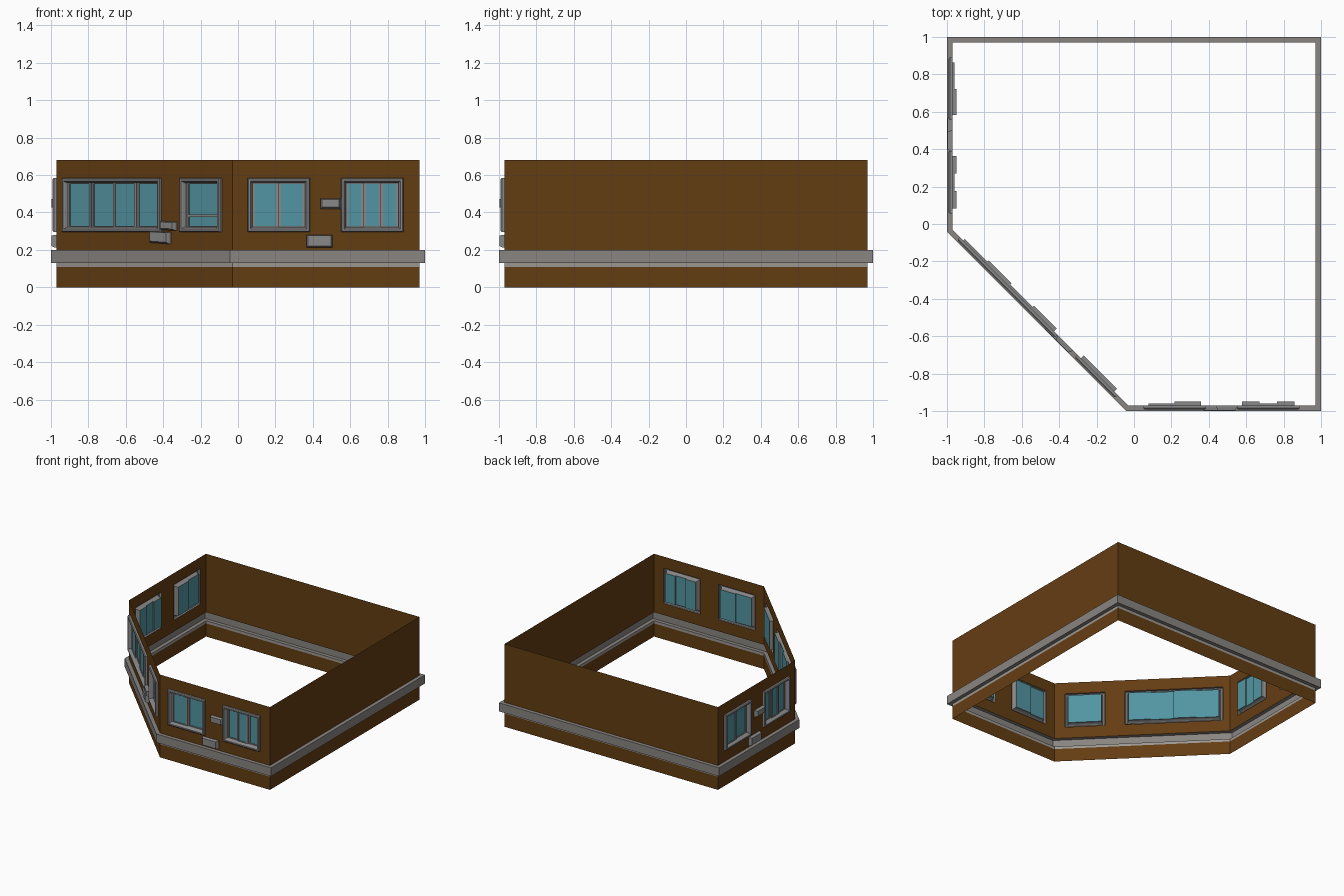
import bpy, bmesh, math
from mathutils import Vector

if "Cube" in bpy.data.objects:
    bpy.data.objects.remove(bpy.data.objects["Cube"])


def mat(name, col):
    m = bpy.data.materials.new(name)
    m.diffuse_color = (*col, 1)
    m.use_nodes = True
    m.node_tree.nodes["Principled BSDF"].inputs["Base Color"].default_value = m.diffuse_color
    return m


BROWN = mat("brown wall", (0.127, 0.047, 0.006))
STONE = mat("stone grey", (0.25, 0.235, 0.22))
PALE = mat("pale grey", (0.33, 0.31, 0.29))
METAL = mat("metal grey", (0.25, 0.25, 0.25))
GLASS = mat("teal glass", (0.085, 0.30, 0.36))

CORNERS = [(-.97, .97), (-.97, -.03), (-.03, -.97), (.97, -.97), (.97, .97)]
ZW0, ZW1 = 0.295, 0.585          # window frame bottom and top


class Part:
    """Collects faces into one object."""
    def __init__(self, name, material):
        self.name, self.material, self.bm = name, material, bmesh.new()

    def face(self, pts):
        self.bm.faces.new([self.bm.verts.new(p) for p in pts])

    def done(self):
        bmesh.ops.remove_doubles(self.bm, verts=self.bm.verts, dist=1e-5)
        me = bpy.data.meshes.new(self.name)
        self.bm.to_mesh(me)
        self.bm.free()
        me.materials.append(self.material)
        bpy.context.collection.objects.link(bpy.data.objects.new(self.name, me))


class Wall:
    """Local coordinates on a wall: s along, d outward, z up."""
    def __init__(self, i):
        self.a = Vector((*CORNERS[i], 0))
        b = Vector((*CORNERS[(i + 1) % 5], 0))
        self.len = (b - self.a).length
        self.u = (b - self.a).normalized()
        self.n = Vector((self.u.y, -self.u.x, 0))

    def p(self, s, d, z):
        return self.a + self.u * s + self.n * d + Vector((0, 0, z))

    def rect(self, part, s0, s1, z0, z1, d=0):
        part.face([self.p(s0, d, z0), self.p(s1, d, z0), self.p(s1, d, z1), self.p(s0, d, z1)])

    def loft(self, part, loops):
        """Join successive rectangles (s0, s1, z0, z1, d)."""
        rings = [[self.p(s0, d, z0), self.p(s1, d, z0), self.p(s1, d, z1), self.p(s0, d, z1)]
                 for s0, s1, z0, z1, d in loops]
        for r, q in zip(rings, rings[1:]):
            for k in range(4):
                j = (k + 1) % 4
                part.face([r[k], r[j], q[j], q[k]])

    def block(self, part, s0, s1, z0, z1, d0, d1):
        self.loft(part, [(s0, s1, z0, z1, d0), (s0, s1, z0, z1, d1)])
        self.rect(part, s0, s1, z0, z1, d1)


def window(w, name, s0, s1, depths, bar=False):
    """Raised frame, recess and staggered panes behind thin sashes."""
    fr, gl = Part(name + "_frame", METAL), Part(name + "_glass", GLASS)

    def inset(i, d):
        return (s0 + i, s1 - i, ZW0 + i, ZW1 - i, d)
    w.loft(fr, [inset(0, 0), inset(0, .015), inset(.006, .021), inset(.016, .021), inset(.022, .012), inset(.027, 0)])
    a, b, z0, z1, _ = inset(.027, 0)
    step = (b - a) / len(depths)
    for k, d in enumerate(depths):
        p0, p1 = a + k * step, a + (k + 1) * step
        w.loft(fr, [(p0, p1, z0, z1, 0 if len(depths) == 1 else -.006), (p0, p1, z0, z1, d)])
        w.rect(gl, p0, p1, z0, z1, d)
        t = .013                                     # sash ring
        f = d + .007
        w.loft(fr, [(p0, p1, z0, z1, f), (p0 + t, p1 - t, z0 + t * .4, z1 - t * .4, f),
                    (p0 + t, p1 - t, z0 + t * .4, z1 - t * .4, d + .001)])
        if bar:
            w.block(fr, p0 + t, p1 - t, .376, .39, d + .001, f)
    # thin lip closing the recess between frame and panes
    w.loft(fr, [(a, b, z0, z1, 0), (a, b, z0, z1, -.006)])
    fr.done()
    gl.done()


def wall_unit(w, name, s0, s1, z0, z1, skew=0.0, d=.028):
    """Tapered box fixed to the wall."""
    part = Part(name, METAL)
    i = .009
    w.loft(part, [(s0, s1, z0, z1, 0), (s0, s1, z0, z1, d * .35),
                  (s0 + i, s1 - i, z0 + i, z1 - i * .4, d)])
    w.rect(part, s0 + i, s1 - i, z0 + i, z1 - i * .4, d)
    # tilt about the centre in the wall plane
    c = w.p((s0 + s1) / 2, 0, (z0 + z1) / 2)
    for v in part.bm.verts:
        v.co.z += skew * (v.co - c).dot(w.u)
    part.done()


walls = [Wall(i) for i in range(5)]
side = [(.08, .415, (-.01, -.02)), (.58, .915, (-.02, -.01, -.02))]
diag = [(.055, .795, (-.01, -.02, -.01, -.02)), (.945, 1.25, (-.02,))]
layout = [side, diag, side, [], []]

# wall shell with openings, and the pale strip below the ledge
shell, strip = Part("walls", BROWN), Part("pale_strip", PALE)
for w, wins in zip(walls, layout):
    w.rect(shell, 0, w.len, 0, .108)
    w.rect(strip, 0, w.len, .108, .13)
    w.rect(shell, 0, w.len, .2, ZW0)
    w.rect(shell, 0, w.len, ZW1, .68)
    s = 0
    for win in wins:
        w.rect(shell, s, win[0], ZW0, ZW1)
        s = win[1]
    w.rect(shell, s, w.len, ZW0, ZW1)
shell.done()
strip.done()


# mitred ledge, hollow towards the inside
def corner(i, d, z):
    n0, n1 = walls[i - 1].n, walls[i % 5].n
    return Vector((*CORNERS[i % 5], z)) + (n0 + n1) * d / (1 + n0.dot(n1))


ledge = Part("ledge", STONE)
profile = [(0, .13), (.03, .13), (.03, .2), (0, .2)]
for i in range(5):
    for (d0, z0), (d1, z1) in zip(profile, profile[1:]):
        ledge.face([corner(i, d0, z0), corner((i + 1) % 5, d0, z0),
                    corner((i + 1) % 5, d1, z1), corner(i, d1, z1)])
ledge.done()

# windows
for w, wins, label in zip(walls, layout, ("left", "diagonal", "front", "", "")):
    for k, (s0, s1, depths) in enumerate(wins):
        window(w, f"{label}_window_{k + 1}", s0, s1, depths, bar=len(depths) == 1)

# wall-mounted units
for w, label in ((walls[0], "left"), (walls[2], "front")):
    wall_unit(w, label + "_lower_unit", .395, .535, .212, .28)
    wall_unit(w, label + "_upper_unit", .47, .58, .42, .474)
wall_unit(walls[1], "diagonal_lower_unit", .72, .865, .235, .298, -.05)
wall_unit(walls[1], "diagonal_upper_unit", .80, .91, .305, .352, -.04)
